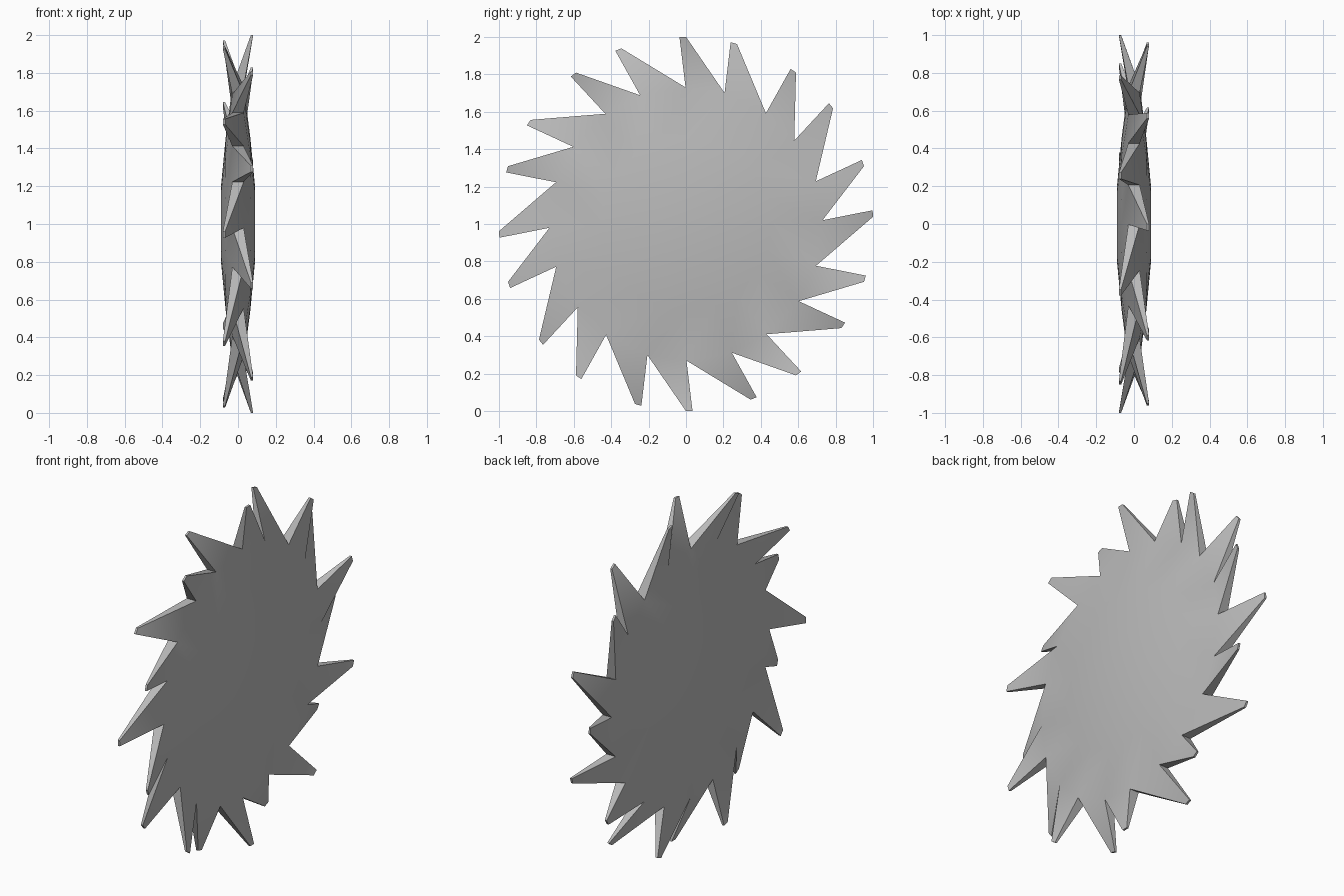
import bpy, bmesh, math
from mathutils import Vector

old = bpy.data.objects.get("Cube")
if old:
    bpy.data.objects.remove(old, do_unlink=True)

TEETH = 20


def point(x, radius, degrees):
    a = math.radians(degrees)
    return Vector((x, radius * math.cos(a), 1 + radius * math.sin(a)))


def root_angle(i):
    # Gaps alternate slightly because neighbouring teeth are set to opposite sides
    return 90.2 - 18 * i + (1.4 if i % 2 else 0)


bm = bmesh.new()

# Domed blade: flat hub, sloping face and thin rim on each side
profile = [(0.09, 0.2), (0.065, 0.46), (0.03, 0.73)]
rims = []
for side in (1, -1):
    rings = [[bm.verts.new(point(side * x, r, root_angle(i))) for i in range(TEETH)]
             for x, r in profile]
    bm.faces.new(rings[0])
    for inner, outer in zip(rings, rings[1:]):
        for i in range(TEETH):
            j = (i + 1) % TEETH
            bm.faces.new((inner[i], outer[i], outer[j], inner[j]))
    rims.append(rings[-1])

# Raked teeth grown from the rim, bent alternately to each side
for i in range(TEETH):
    j = (i + 1) % TEETH
    bend = -0.074 if i % 2 else 0.074
    centre = 91 - 18 * i + (2.2 if i % 2 else 0)
    base = [rims[0][i], rims[0][j], rims[1][j], rims[1][i]]
    corners = [(0.006, 1), (0.006, -1), (-0.006, -1), (-0.006, 1)]
    tip = [bm.verts.new(point(bend + dx, 1.0, centre + s)) for dx, s in corners]
    bm.faces.new(tip)
    for k in range(4):
        n = (k + 1) % 4
        bm.faces.new((base[k], base[n], tip[n], tip[k]))

bmesh.ops.recalc_face_normals(bm, faces=bm.faces)
mesh = bpy.data.meshes.new("saw_blade")
bm.to_mesh(mesh)
bm.free()
blade = bpy.data.objects.new("saw_blade", mesh)
bpy.context.collection.objects.link(blade)

# Plain steel
steel = bpy.data.materials.new("grey_steel")
steel.use_nodes = True
colour = (0.5, 0.5, 0.5, 1)
steel.diffuse_color = colour
steel.node_tree.nodes["Principled BSDF"].inputs["Base Color"].default_value = colour
mesh.materials.append(steel)

bpy.context.view_layer.objects.active = blade
blade.select_set(True)
bpy.ops.object.shade_smooth_by_angle(angle=math.radians(30))
